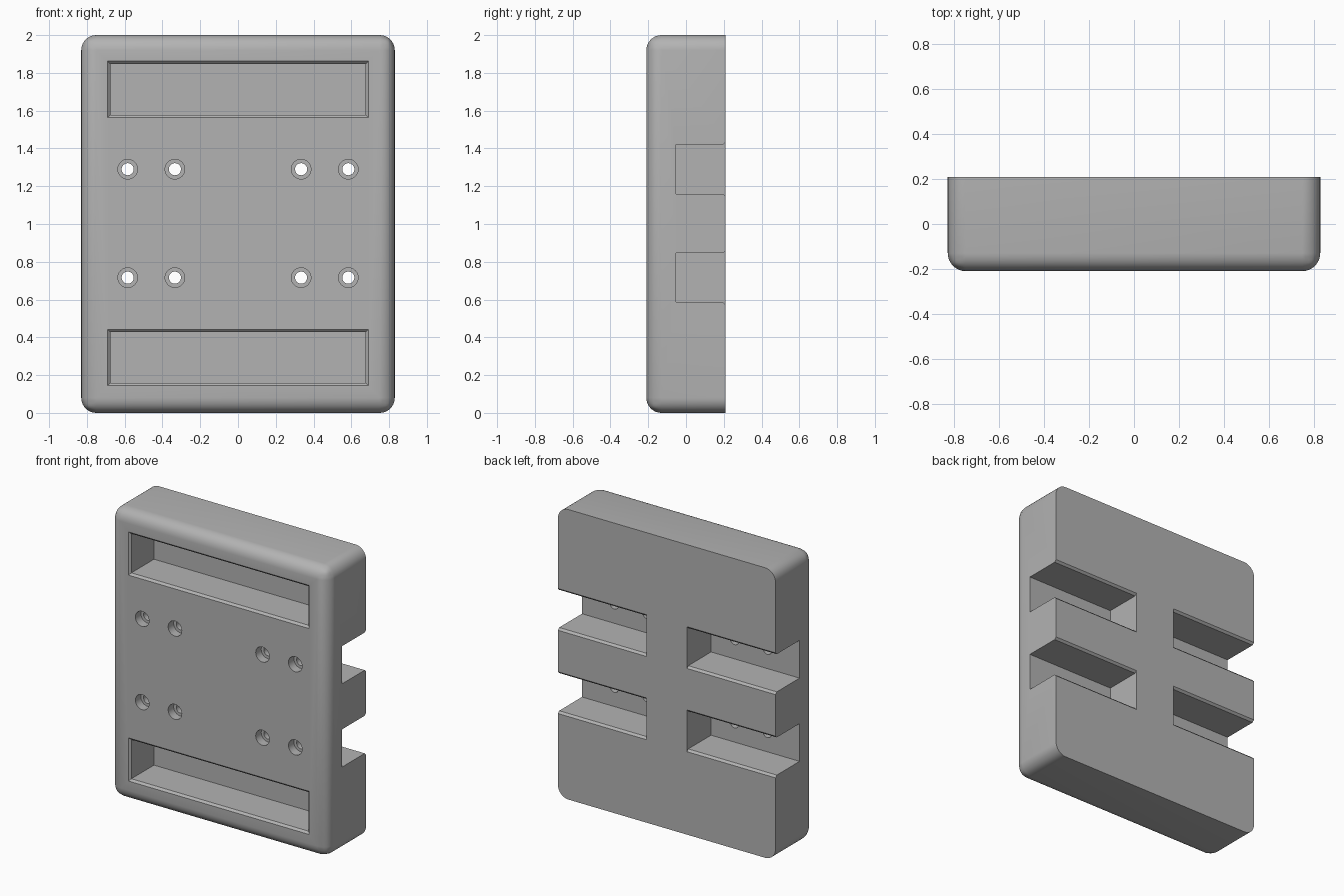
import bpy, bmesh, math

cube = bpy.data.objects.get("Cube")
if cube:
    bpy.data.objects.remove(cube, do_unlink=True)

grey = bpy.data.materials.new("plain grey")
grey.use_nodes = True
COLOUR = (0.45, 0.45, 0.45, 1)
grey.diffuse_color = COLOUR
grey.node_tree.nodes["Principled BSDF"].inputs["Base Color"].default_value = COLOUR

W, D, H = 0.83, 0.21, 2.0      # half width, half depth, height
ROUND, CHAMFER = 0.08, 0.014
ROWS = (0.716, 1.29)           # heights of the slot and hole rows


def make_object(name, bm):
    bmesh.ops.recalc_face_normals(bm, faces=bm.faces[:])
    mesh = bpy.data.meshes.new(name)
    bm.to_mesh(mesh)
    bm.free()
    mesh.materials.append(grey)
    obj = bpy.data.objects.new(name, mesh)
    bpy.context.collection.objects.link(obj)
    return obj


def loft(bm, sections):
    """Closed solid through (y, outline) sections; an outline lists (x, z)."""
    rings = [[bm.verts.new((x, y, z)) for x, z in outline] for y, outline in sections]
    bm.faces.new(rings[0])
    bm.faces.new(rings[-1])
    for a, b in zip(rings, rings[1:]):
        for i in range(len(a)):
            j = (i + 1) % len(a)
            bm.faces.new((a[i], a[j], b[j], b[i]))


def rect(x0, x1, z0, z1):
    return [(x0, z0), (x1, z0), (x1, z1), (x0, z1)]


def circle(x, z, r, n=32):
    return [(x + r * math.cos(math.tau * i / n), z + r * math.sin(math.tau * i / n))
            for i in range(n)]


def subtract(target, cutter):
    mod = target.modifiers.new("cut", "BOOLEAN")
    mod.operation, mod.solver, mod.object = "DIFFERENCE", "EXACT", cutter
    bpy.context.view_layer.update()
    result = target.evaluated_get(bpy.context.evaluated_depsgraph_get())
    mesh = bpy.data.meshes.new_from_object(result)
    target.modifiers.clear()
    target.data = mesh
    bpy.data.objects.remove(cutter, do_unlink=True)


# Block, rounded everywhere except around the flat back
bm = bmesh.new()
loft(bm, [(-D, rect(-W, W, 0, H)), (D, rect(-W, W, 0, H))])
edges = [e for e in bm.edges if any(v.co.y < 0 for v in e.verts)]
bmesh.ops.bevel(bm, geom=edges, offset=ROUND, segments=8, profile=0.5, affect="EDGES")
body = make_object("body", bm)

# Long front pockets and back slots that open to the sides, with chamfered mouths
bm = bmesh.new()
for z in (0.293, 1.713):
    wide = rect(-0.69, 0.69, z - 0.149, z + 0.149)
    narrow = rect(-0.69 + CHAMFER, 0.69 - CHAMFER, z - 0.135, z + 0.135)
    loft(bm, [(-D - 0.05, wide), (-D, wide), (-D + CHAMFER, narrow), (0.05, narrow)])
for side in (-1, 1):
    for z in ROWS:
        narrow = rect(side * 0.155, side, z - 0.13, z + 0.13)
        wide = rect(side * 0.155, side, z - 0.13 - CHAMFER, z + 0.13 + CHAMFER)
        loft(bm, [(-0.052, narrow), (D - CHAMFER, narrow), (D, wide), (D + 0.05, wide)])
subtract(body, make_object("slot_cutter", bm))

# Counterbored screw holes through to the slots
bm = bmesh.new()
for x in (-0.584, -0.334, 0.334, 0.584):
    for z in ROWS:
        big, small = circle(x, z, 0.052), circle(x, z, 0.032)
        loft(bm, [(-D - 0.05, big), (-D + 0.06, big), (-D + 0.06, small), (0, small)])
subtract(body, make_object("hole_cutter", bm))

# Smooth rounding, sharp cut edges
bpy.ops.object.select_all(action="DESELECT")
body.select_set(True)
bpy.context.view_layer.objects.active = body
bpy.ops.object.shade_smooth_by_angle(angle=math.radians(30))
